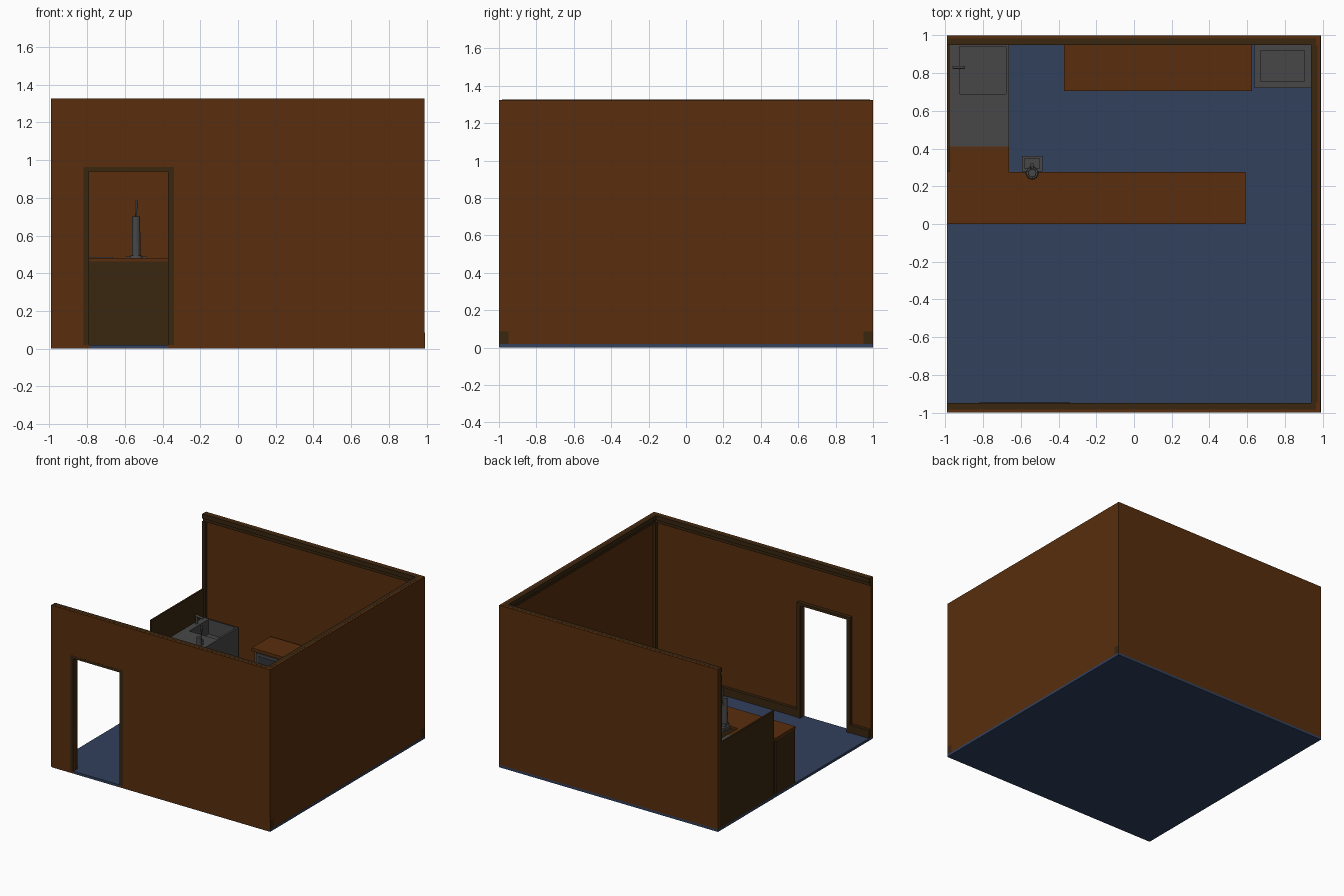
import bpy, bmesh, math
from mathutils import Vector

if "Cube" in bpy.data.objects:
    bpy.data.objects.remove(bpy.data.objects["Cube"])


def mat(name, rgb):
    m = bpy.data.materials.new(name)
    m.diffuse_color = (*rgb, 1)
    m.use_nodes = True
    m.node_tree.nodes["Principled BSDF"].inputs["Base Color"].default_value = m.diffuse_color
    return m


WOOD = mat("brown_wood", (0.098, 0.027, 0.004))
DARK = mat("dark_wood", (0.041, 0.019, 0.005))
BLUE = mat("blue_floor", (0.031, 0.052, 0.108))
STEEL = mat("grey_steel", (0.064, 0.064, 0.064))
GLASS = mat("dark_glass", (0.032, 0.036, 0.045))


def finish(bm, name, m):
    bmesh.ops.recalc_face_normals(bm, faces=bm.faces)
    me = bpy.data.meshes.new(name)
    bm.to_mesh(me)
    bm.free()
    me.materials.append(m)
    ob = bpy.data.objects.new(name, me)
    bpy.context.collection.objects.link(ob)
    return ob


def cube(x, y, z):
    bm = bmesh.new()
    bmesh.ops.create_cube(bm, size=1)
    for v in bm.verts:
        v.co = Vector([r[0] if c < 0 else r[1] for r, c in zip((x, y, z), v.co)])
    return bm


def box(name, m, x, y, z):
    return finish(cube(x, y, z), name, m)


def basin(name, m, x, y, z, hx, hy, depth):
    """Box with a rectangular recess hx, hy cut down from its top."""
    bm = cube(x, y, z)
    bm.normal_update()
    top = max(bm.faces, key=lambda f: f.calc_center_median().z)
    c = top.calc_center_median()
    bmesh.ops.inset_region(bm, faces=[top], thickness=0.01)
    for v in top.verts:
        v.co.x = hx[0] if v.co.x < c.x else hx[1]
        v.co.y = hy[0] if v.co.y < c.y else hy[1]
    low = bmesh.ops.extrude_face_region(bm, geom=[top])["geom"]
    for v in [g for g in low if isinstance(g, bmesh.types.BMVert)]:
        v.co.z -= depth
    if top.is_valid:
        bmesh.ops.delete(bm, geom=[top], context="FACES_ONLY")
    return finish(bm, name, m)


def rod(name, m, a, b, r1, r2, n=12):
    """Tapered cylinder from point a to point b."""
    a, b = Vector(a), Vector(b)
    bm = bmesh.new()
    bmesh.ops.create_cone(bm, cap_ends=True, segments=n, radius1=r1, radius2=r2,
                          depth=(b - a).length)
    q = Vector((0, 0, 1)).rotation_difference(b - a)
    for v in bm.verts:
        v.co = q @ v.co + (a + b) / 2
    return finish(bm, name, m)


X, H, F = 0.99, 1.325, 0.02       # half width, wall height, floor height
DL, DR, DT = -0.79, -0.37, 0.94   # door opening
T = 0.025                         # wall thickness
I = 0.95                          # inner face of the trim

# floor
box("floor", BLUE, (-X, X), (-0.998, 1), (0, F))

# walls
fy = (-0.999, -1 + T)
box("front_wall_left", WOOD, (-X, DL), fy, (0.004, H))
box("front_wall_right", WOOD, (DR, X - 0.001), fy, (0.004, H))
box("front_wall_over_door", WOOD, (DL, DR), fy, (DT, H))
box("back_wall", WOOD, (-X, X - 0.001), (1 - T, 1), (F, H))
box("right_wall", WOOD, (X - T, X - 0.001), (-1 + T, 1 - T), (F, H))

# baseboards (the ends show through at the right-hand corners)
for n, a, b in (("left", -X, DL - 0.03), ("right", DR + 0.035, X)):
    box("front_baseboard_" + n, DARK, (a, b), (-0.997, -I), (F, 0.085))
box("back_baseboard", DARK, (-X, X), (I, 0.998), (F, 0.085))
box("right_baseboard", DARK, (0.94, X - T), (-I, I), (F, 0.085))

# crown moulding in two steps
for n, d, z in (("upper", 0.0, (1.29, H + 0.0005)), ("lower", 0.012, (1.262, 1.29))):
    box("front_crown_" + n, DARK, (-X, X - T), (-1 + T - 0.008, -I - d), z)
    box("back_crown_" + n, DARK, (-X, X - T), (I + d, 1 - T + 0.008), z)
    box("right_crown_" + n, DARK, (0.938 + d, X - T + 0.008), (-I, I), z)

# corner posts
for n, x, y in (("front_right", (0.94, 0.967), (-0.977, -I)),
                ("back_right", (0.94, 0.967), (I, 0.977)),
                ("back_left", (-X, -0.965), (I, 0.977))):
    box("corner_post_" + n, DARK, x, y, (F, 1.265))

# door casing
cy = (-1, -I + 0.005)
box("door_casing_left", DARK, (DL - 0.03, DL), cy, (F, DT))
box("door_casing_right", DARK, (DR, DR + 0.03), cy, (F, DT))
box("door_casing_top", DARK, (DL - 0.03, DR + 0.03), cy, (DT, DT + 0.022))

# low side wall behind the bar
box("low_side_wall", DARK, (-X, -0.977), (0.275, 0.975), (F, 0.716))

# L-shaped bar
box("bar_body", DARK, (-X, 0.575), (0.005, 0.25), (F, 0.462))
box("bar_body_return", DARK, (-0.977, -0.675), (0.25, 0.41), (F, 0.462))
box("bar_top", WOOD, (-X, 0.59), (0, 0.275), (0.462, 0.482))
box("bar_top_return", WOOD, (-0.977, -0.662), (0.275, 0.41), (0.462, 0.482))

# steel sink unit with tap
basin("sink_unit", STEEL, (-0.977, -0.662), (0.41, I), (F, 0.485),
      (-0.925, -0.678), (0.69, 0.94), 0.12)
rod("sink_tap_post", STEEL, (-0.955, 0.83, 0.48), (-0.955, 0.83, 0.55), 0.009, 0.009)
rod("sink_tap_spout", STEEL, (-0.96, 0.83, 0.55), (-0.897, 0.83, 0.54), 0.008, 0.007)

# back bar cooler with wooden top and glass doors
box("cooler_body", STEEL, (-0.355, 0.61), (0.72, I), (F, 0.465))
box("cooler_top", WOOD, (-0.37, 0.625), (0.705, I), (0.465, 0.49))
for i in range(2):
    x = -0.335 + i * 0.47
    box(f"cooler_door_{i + 1}", STEEL, (x, x + 0.455), (0.711, 0.72), (0.06, 0.455))
    box(f"cooler_glass_{i + 1}", GLASS, (x + 0.02, x + 0.435), (0.708, 0.711), (0.08, 0.435))

# ice bin
basin("ice_bin", STEEL, (0.64, 0.938), (0.72, I), (F, 0.485),
      (0.67, 0.905), (0.755, 0.92), 0.12)

# drinks tap with drip tray, facing the staff side
tx, ty = -0.54, 0.27
basin("drip_tray", STEEL, (tx - 0.055, tx + 0.055), (0.277, 0.36), (0.465, 0.488),
      (tx - 0.04, tx + 0.04), (0.295, 0.348), 0.014)
rod("tap_base", STEEL, (tx, ty, 0.48), (tx, ty, 0.495), 0.034, 0.03, 16)
rod("tap_column", STEEL, (tx, ty, 0.495), (tx, ty, 0.7), 0.023, 0.021, 16)
rod("tap_spout", STEEL, (tx, ty, 0.66), (tx, ty + 0.05, 0.655), 0.008, 0.008)
rod("tap_nozzle", STEEL, (tx, ty + 0.045, 0.66), (tx, ty + 0.045, 0.62), 0.007, 0.005)
rod("tap_handle", STEEL, (tx, ty + 0.03, 0.66), (tx, ty + 0.03, 0.785), 0.004, 0.007)
